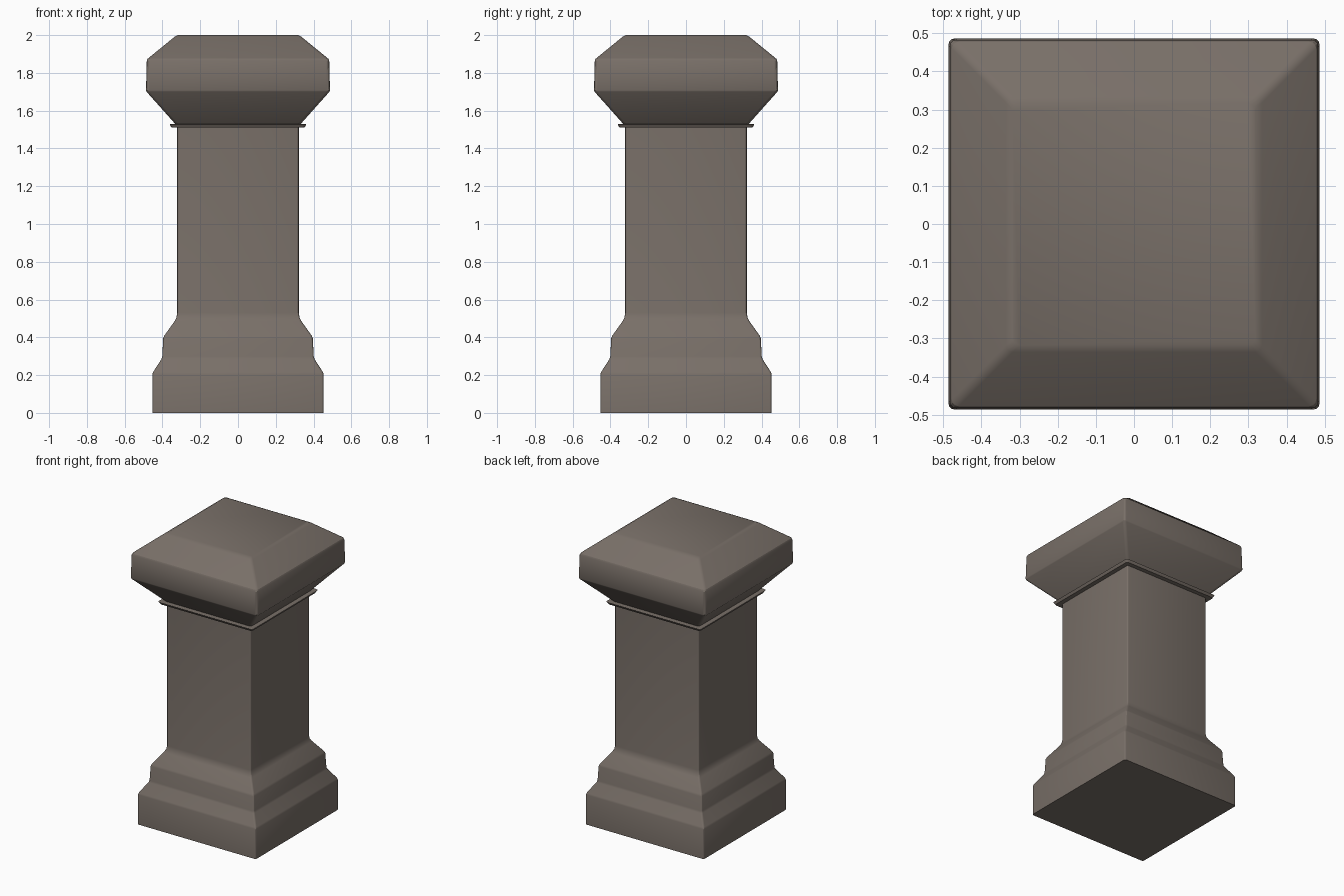
import bpy, bmesh, math

if "Cube" in bpy.data.objects:
    bpy.data.objects.remove(bpy.data.objects["Cube"])

stone = bpy.data.materials.new("warm grey stone")
stone.diffuse_color = (0.19, 0.16, 0.138, 1)
stone.use_nodes = True
stone.node_tree.nodes["Principled BSDF"].inputs["Base Color"].default_value = stone.diffuse_color


def rounded_square(h, r, steps=3):
    """Points round a square of half-width h with corner radius r."""
    pts = []
    for q in range(4):
        a0 = q * math.pi / 2
        sx = 1 if q in (0, 3) else -1
        sy = 1 if q in (0, 1) else -1
        for i in range(steps + 1):
            a = a0 + i / steps * math.pi / 2
            pts.append((sx * (h - r) + r * math.cos(a), sy * (h - r) + r * math.sin(a)))
    return pts


def loft(name, profile, r):
    """Stack rounded squares along a (half-width, height) profile and close the ends."""
    bm = bmesh.new()
    rings = [[bm.verts.new((x, y, z)) for x, y in rounded_square(h, r)] for h, z in profile]
    for a, b in zip(rings, rings[1:]):
        n = len(a)
        for i in range(n):
            j = (i + 1) % n
            bm.faces.new((a[i], a[j], b[j], b[i]))
    bm.faces.new(rings[0][::-1])
    bm.faces.new(rings[-1])
    me = bpy.data.meshes.new(name)
    bm.to_mesh(me)
    bm.free()
    me.materials.append(stone)
    ob = bpy.data.objects.new(name, me)
    bpy.context.collection.objects.link(ob)
    bpy.ops.object.select_all(action='DESELECT')
    ob.select_set(True)
    bpy.context.view_layer.objects.active = ob
    bpy.ops.object.shade_smooth_by_angle(angle=math.radians(25))
    return ob


# stepped plinth flowing into the square shaft
loft("plinth_and_shaft", [(0.453, 0), (0.453, 0.205), (0.449, 0.217), (0.405, 0.285),
                          (0.401, 0.298), (0.396, 0.395), (0.391, 0.408), (0.336, 0.485),
                          (0.326, 0.505), (0.322, 0.53), (0.322, 1.52)], 0.012)
# thin flared collar under the cap
loft("collar", [(0.352, 1.51), (0.362, 1.527), (0.358, 1.53)], 0.015)
# bevelled cap
loft("cap", [(0.328, 1.525), (0.484, 1.70), (0.487, 1.708), (0.483, 1.864), (0.478, 1.875),
             (0.336, 1.991), (0.318, 2.0)], 0.018)
